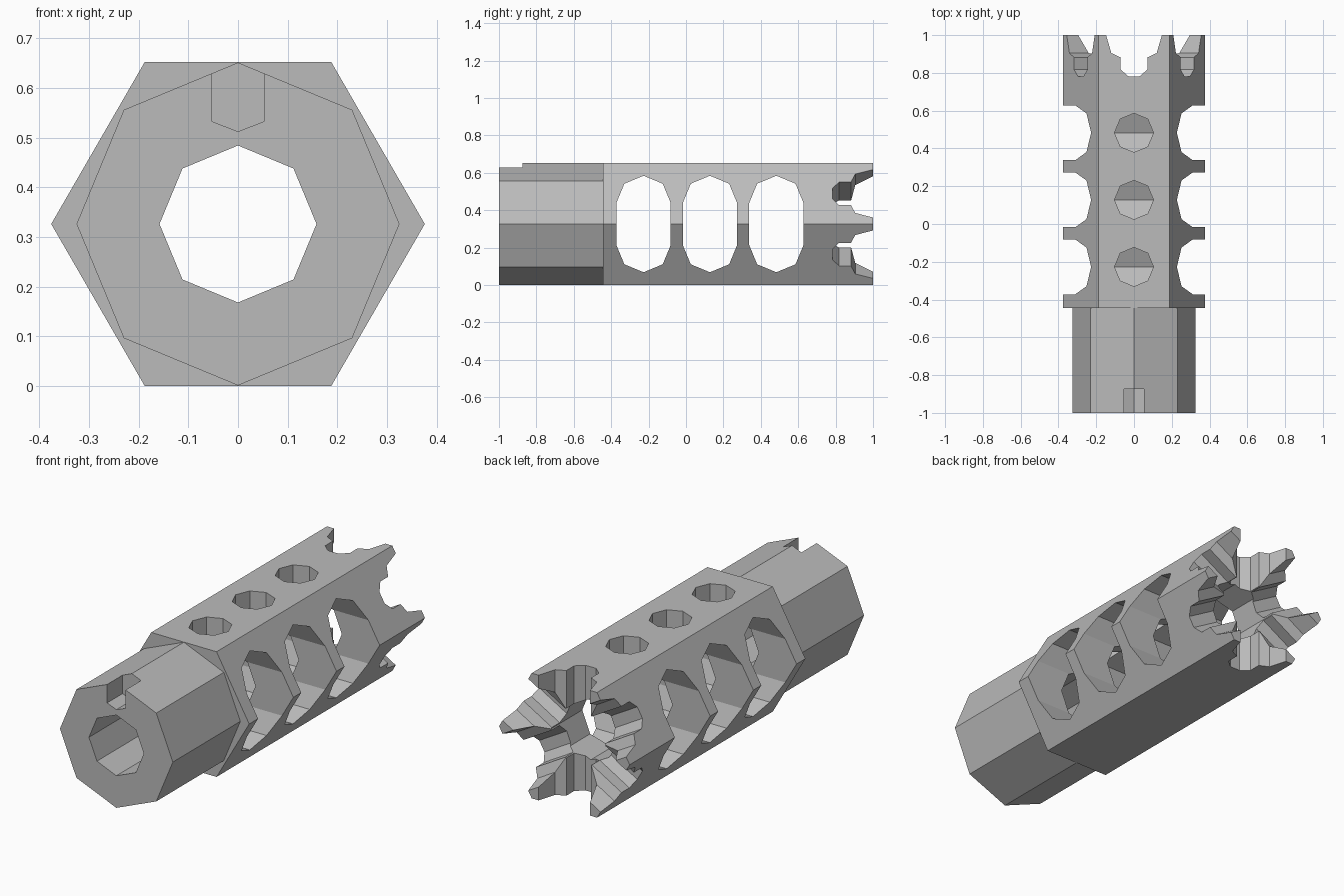
import bpy, bmesh, math
from mathutils import Matrix, Vector

if "Cube" in bpy.data.objects:
    bpy.data.objects.remove(bpy.data.objects["Cube"])

AXIS_Z = 0.326                      # height of the bore axis
PORT_Y = (-0.227, 0.128, 0.483)     # positions of the vent ports


def ngon(n, r, start=0.0, centre=(0, 0)):
    """Regular polygon outline."""
    return [(centre[0] + r * math.cos(start + math.tau * i / n),
             centre[1] + r * math.sin(start + math.tau * i / n)) for i in range(n)]


def prism(name, pts, axis, a, b, roll=0.0):
    """Extrude an outline along x, y or z from a to b, then roll it around the bore."""
    def place(p, t):
        c = list(p)
        c.insert("xyz".index(axis), t)
        return Vector(c)
    bm = bmesh.new()
    lo = [bm.verts.new(place(p, a)) for p in pts]
    hi = [bm.verts.new(place(p, b)) for p in pts]
    bm.faces.new(lo)
    bm.faces.new(hi)
    for i in range(len(pts)):
        j = (i + 1) % len(pts)
        bm.faces.new((lo[i], lo[j], hi[j], hi[i]))
    bmesh.ops.recalc_face_normals(bm, faces=bm.faces)
    bm.transform(Matrix.Translation((0, 0, AXIS_Z)) @ Matrix.Rotation(roll, 4, 'Y'))
    me = bpy.data.meshes.new(name)
    bm.to_mesh(me)
    bm.free()
    ob = bpy.data.objects.new(name, me)
    bpy.context.collection.objects.link(ob)
    return ob


def boolean(target, tool, operation='DIFFERENCE'):
    """Apply an exact boolean and discard the tool."""
    mod = target.modifiers.new("cut", 'BOOLEAN')
    mod.operation, mod.object, mod.solver = operation, tool, 'EXACT'
    bpy.context.view_layer.objects.active = target
    bpy.ops.object.modifier_apply(modifier=mod.name)
    bpy.data.objects.remove(tool)


# Hexagonal body joined to the octagonal collar
body = prism("muzzle_brake_body", ngon(6, 0.376), 'y', -0.445, 1.0)
boolean(body, prism("collar", ngon(8, 0.325), 'y', -1.0, -0.3), 'UNION')

# Bore along the whole length
boolean(body, prism("bore", ngon(8, 0.158), 'y', -1.2, 1.2))

# Tall side ports straight through, each with a round vent in the top face
for y in PORT_Y:
    ring = ngon(8, 0.145)
    outline = ([(y + p, q + 0.113) for p, q in ring[:5]] +
               [(y + p, q - 0.113) for p, q in ring[4:] + ring[:1]])
    boolean(body, prism("side_port", outline, 'x', -0.5, 0.5))
    boolean(body, prism("top_vent", ngon(8, 0.103, 0, (0, y)), 'z', 0.0, 0.5))

# Crown: stepped notches through opposite faces leave six teeth
half = [(0.03, 0.782), (0.071, 0.818), (0.071, 0.882), (0.12, 0.905), (0.177, 1.1)]
notch = half + [(-x, y) for x, y in reversed(half)]
for k in range(3):
    boolean(body, prism("crown_notch", notch, 'z', -0.5, 0.5, k * math.pi / 3))

# Index slot in the front of the collar
slot = [(-0.053, 0.5), (-0.053, 0.207), (0, 0.186), (0.053, 0.207), (0.053, 0.5)]
boolean(body, prism("index_slot", slot, 'y', -1.1, -0.873))

# Plain metal grey
metal = bpy.data.materials.new("metal grey")
metal.diffuse_color = (0.5, 0.5, 0.5, 1)
metal.use_nodes = True
metal.node_tree.nodes["Principled BSDF"].inputs["Base Color"].default_value = metal.diffuse_color
body.data.materials.clear()
body.data.materials.append(metal)
for f in body.data.polygons:
    f.material_index = 0
    f.use_smooth = False
